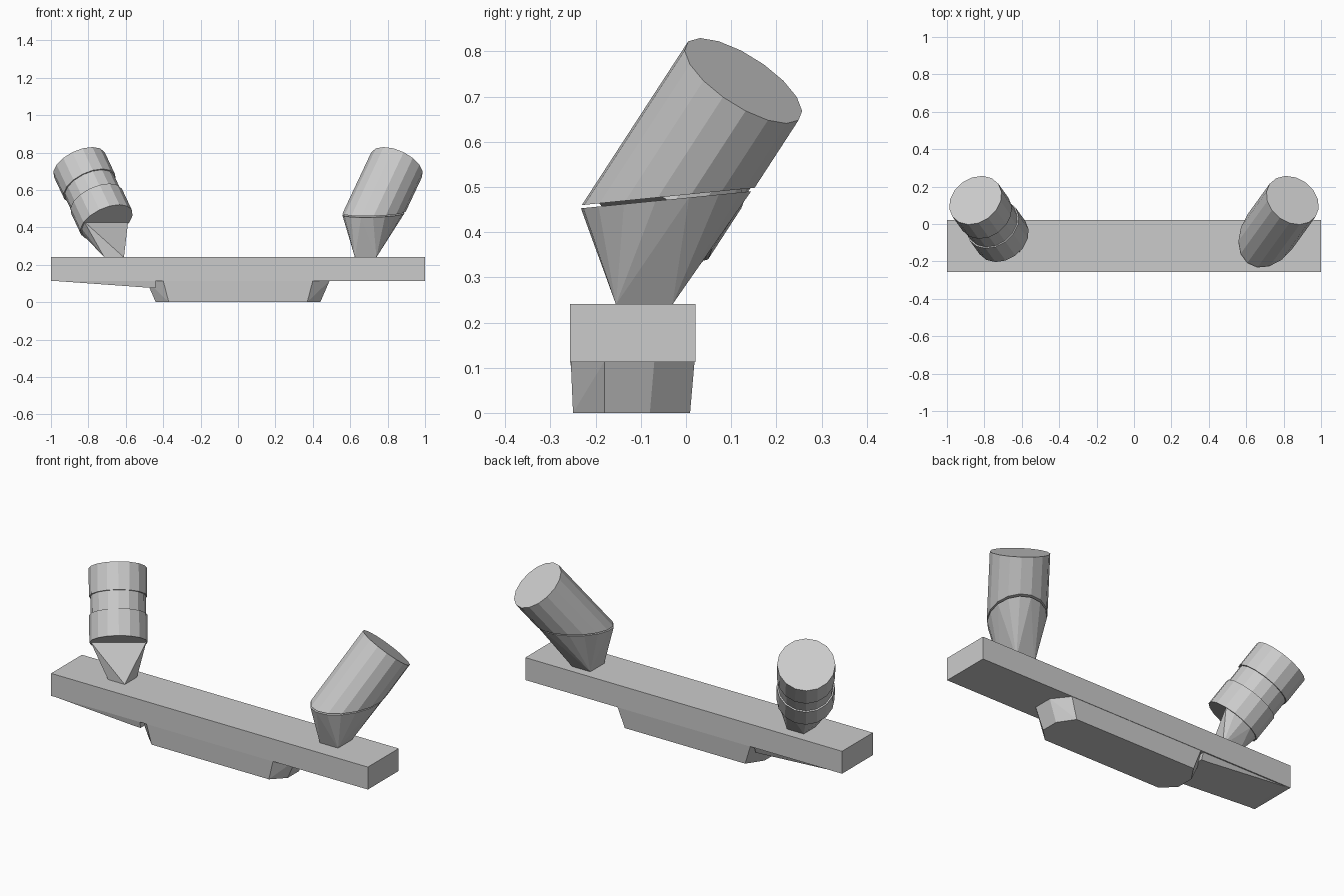
import bpy, bmesh, math
from mathutils import Vector

if "Cube" in bpy.data.objects:
    bpy.data.objects.remove(bpy.data.objects["Cube"])


def hull(name, points):
    """Flat-faced convex solid around a set of points."""
    bm = bmesh.new()
    for p in points:
        bm.verts.new(p)
    res = bmesh.ops.convex_hull(bm, input=bm.verts)
    loose = [v for v in bm.verts if not v.link_faces]
    bmesh.ops.delete(bm, geom=loose, context='VERTS')
    bmesh.ops.dissolve_limit(bm, angle_limit=0.02, verts=bm.verts, edges=bm.edges)
    bmesh.ops.recalc_face_normals(bm, faces=bm.faces)
    me = bpy.data.meshes.new(name)
    bm.to_mesh(me)
    bm.free()
    ob = bpy.data.objects.new(name, me)
    bpy.context.collection.objects.link(ob)
    return ob


def rect(x0, x1, y0, y1, z):
    return [(x, y, z) for x in (x0, x1) for y in (y0, y1)]


R, SIDES = 0.151, 16


class Lamp:
    """Tilted lamp cylinder, side = +1 right or -1 left."""
    def __init__(self, side):
        self.cap = Vector((side * 0.848, 0.127, 0.735))
        self.axis = Vector((side * 0.47, 0.65, 1)).normalized()
        self.u = self.axis.cross(Vector((0, 0, 1))).normalized()
        self.v = self.axis.cross(self.u)

    def spokes(self, r):
        for i in range(SIDES):
            a = 2 * math.pi * i / SIDES
            yield (self.u * math.cos(a) + self.v * math.sin(a)) * r

    def ring(self, t, r=R):
        return [self.cap - self.axis * t + s for s in self.spokes(r)]

    def slice(self, z0, slope, r=R):
        # cylinder cut by a nearly level plane z = z0 + slope * y
        pts = []
        for s in self.spokes(r):
            p = self.cap + s
            t = (p.z - z0 - slope * p.y) / (self.axis.z - slope * self.axis.y)
            pts.append(p - self.axis * t)
        return pts


# Bar and the tapered base under it
hull("bar", rect(-1, 1, -0.257, 0.021, 0.113) + rect(-1, 1, -0.257, 0.021, 0.241))
base = []
for s in (-1, 1):
    base += [(s * x, y, 0.115) for x, y in ((0.40, -0.255), (0.49, -0.18), (0.49, -0.07), (0.42, 0.019))]
    base += [(s * x, y, 0.0) for x, y in ((0.37, -0.25), (0.44, -0.18), (0.44, -0.08), (0.38, 0.009))]
hull("base", base)

# Sloping rib under the left half of the bar
hull("left_rib", rect(-1, -0.44, -0.257, 0.015, 0.115) + rect(-0.47, -0.44, -0.25, 0.0, 0.077))

# Right lamp: body meets a tapered neck at a nearly level seam
right = Lamp(1)
hull("right_lamp", right.ring(0) + right.slice(0.483, 0.1))
hull("right_lamp_neck", right.slice(0.476, 0.1, R * 0.985)
     + rect(0.625, 0.74, -0.155, -0.03, 0.24))

# Left lamp: banded body with a square end and a narrow neck
left = Lamp(-1)
for i, (t0, t1, r) in enumerate(((0, 0.15, R), (0.15, 0.25, R * 0.95), (0.25, 0.395, R))):
    hull(f"left_lamp_band_{i + 1}", left.ring(t0, r) + left.ring(t1, r))
end = left.ring(0.39, R * 0.96)
centre_z = sum(p.z for p in end) / len(end)
hull("left_lamp_neck", [p for p in end if p.z < centre_z + 0.01]
     + rect(-0.715, -0.61, -0.15, -0.04, 0.24))
